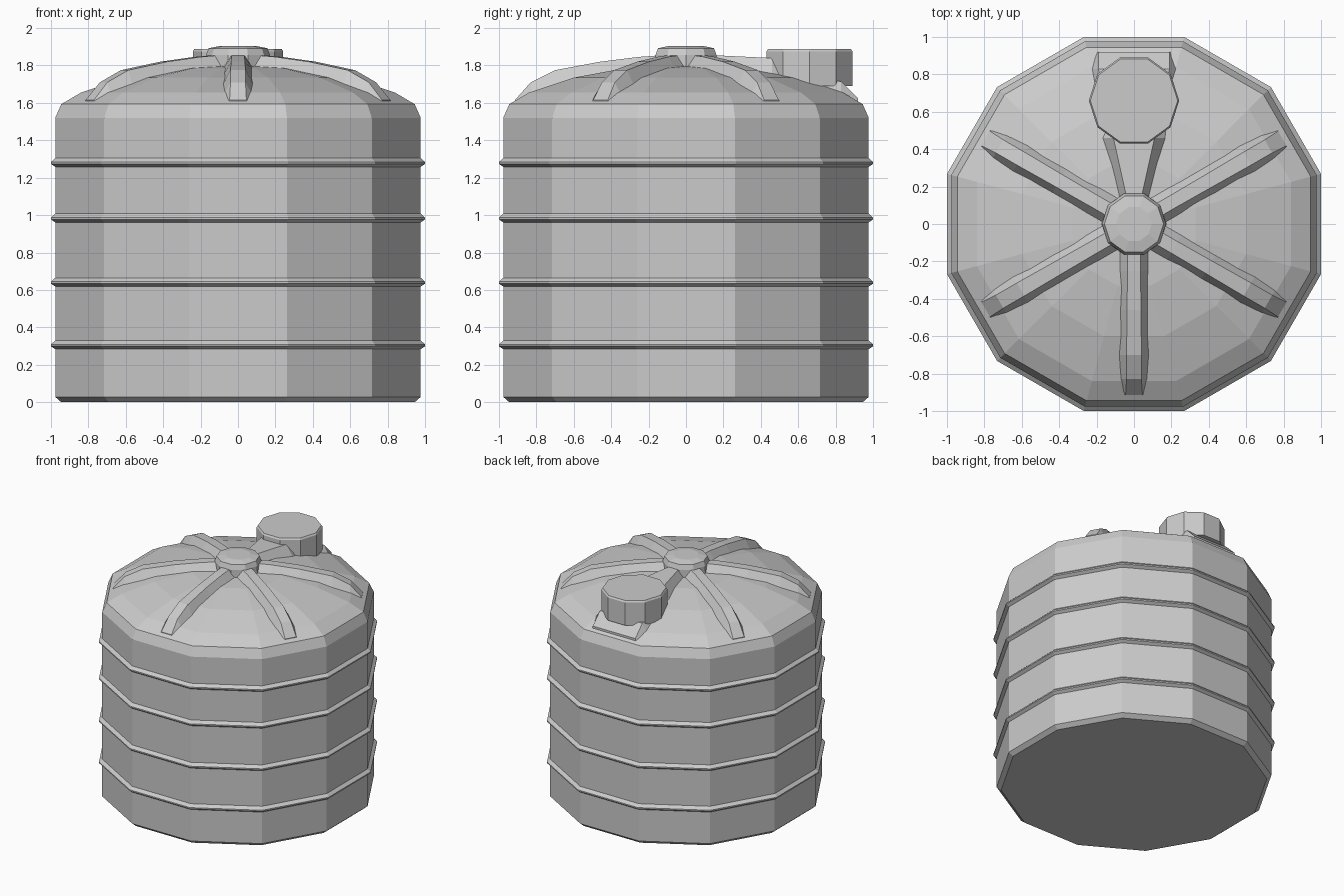
import bpy, bmesh
from math import cos, sin, pi, radians

if "Cube" in bpy.data.objects:
    bpy.data.objects.remove(bpy.data.objects["Cube"])


def make(name, verts, faces):
    mesh = bpy.data.meshes.new(name)
    mesh.from_pydata(verts, [], faces)
    bm = bmesh.new()
    bm.from_mesh(mesh)
    bmesh.ops.recalc_face_normals(bm, faces=bm.faces)
    bm.to_mesh(mesh)
    bm.free()
    obj = bpy.data.objects.new(name, mesh)
    bpy.context.collection.objects.link(obj)
    return obj


def bridge(rings, n):
    """Quads between successive rings of n points, capped at both ends."""
    faces = [(i * n + j, i * n + (j + 1) % n, (i + 1) * n + (j + 1) % n, (i + 1) * n + j)
             for i in range(rings - 1) for j in range(n)]
    faces += [tuple(range(n)), tuple(range((rings - 1) * n, rings * n))]
    return faces


def lathe(name, profile, sides, centre=(0, 0)):
    """Faceted revolve; profile radii are measured to the flats, one flat facing +y."""
    k = 1 / cos(pi / sides)
    verts = [(centre[0] + r * k * cos(pi / 2 + (2 * j + 1) * pi / sides),
              centre[1] + r * k * sin(pi / 2 + (2 * j + 1) * pi / sides), z)
             for r, z in profile for j in range(sides)]
    return make(name, verts, bridge(len(profile), sides))


def radial_loft(name, sections, angle):
    """Trapezoid sections (radius, half top, half base, top z, base z) run outward."""
    c, s = cos(radians(angle)), sin(radians(angle))
    verts = []
    for r, top, base, zt, zb in sections:
        for w, z in ((-base, zb), (base, zb), (top, zt), (-top, zt)):
            verts.append((r * c - w * s, r * s + w * c, z))
    return make(name, verts, bridge(len(sections), 4))


# Tank shell: wall with four hoops, shoulder and shallow dome
wall = 0.977
profile = [(0.945, 0), (wall, 0.028)]
for z in (0.305, 0.64, 0.983, 1.28):
    profile += [(wall, z - 0.022), (1.0, z - 0.006), (1.0, z + 0.004), (wall, z + 0.025)]
profile += [(wall, 1.52), (0.945, 1.593), (0.84, 1.655), (0.60, 1.735), (0.33, 1.785), (0.08, 1.80)]
lathe("tank_shell", profile, 12)

# Five curved roof ribs
rib = [(0.10, 0.035, 0.10, 1.857, 1.76),
       (0.25, 0.035, 0.095, 1.846, 1.76),
       (0.46, 0.037, 0.09, 1.82, 1.73),
       (0.70, 0.04, 0.095, 1.775, 1.67),
       (0.83, 0.04, 0.095, 1.71, 1.61),
       (0.915, 0.045, 0.06, 1.615, 1.595)]
for i, a in enumerate((30, 150, 210, 270, 330)):
    radial_loft(f"roof_rib_{i + 1}", rib, a)

# Widening rib that becomes the seat of the inlet
seat = [(0.10, 0.03, 0.09, 1.857, 1.76),
        (0.46, 0.11, 0.185, 1.84, 1.73),
        (0.53, 0.14, 0.20, 1.74, 1.70),
        (0.83, 0.19, 0.24, 1.715, 1.63),
        (0.92, 0.19, 0.20, 1.625, 1.59)]
radial_loft("inlet_seat", seat, 90)

# Inlet lid and central cap
lathe("inlet_lid", [(0.23, 1.69), (0.23, 1.875), (0.222, 1.888)], 10, (0, 0.66))
lathe("centre_cap", [(0.165, 1.77), (0.163, 1.855), (0.15, 1.892), (0.09, 1.905)], 10)
